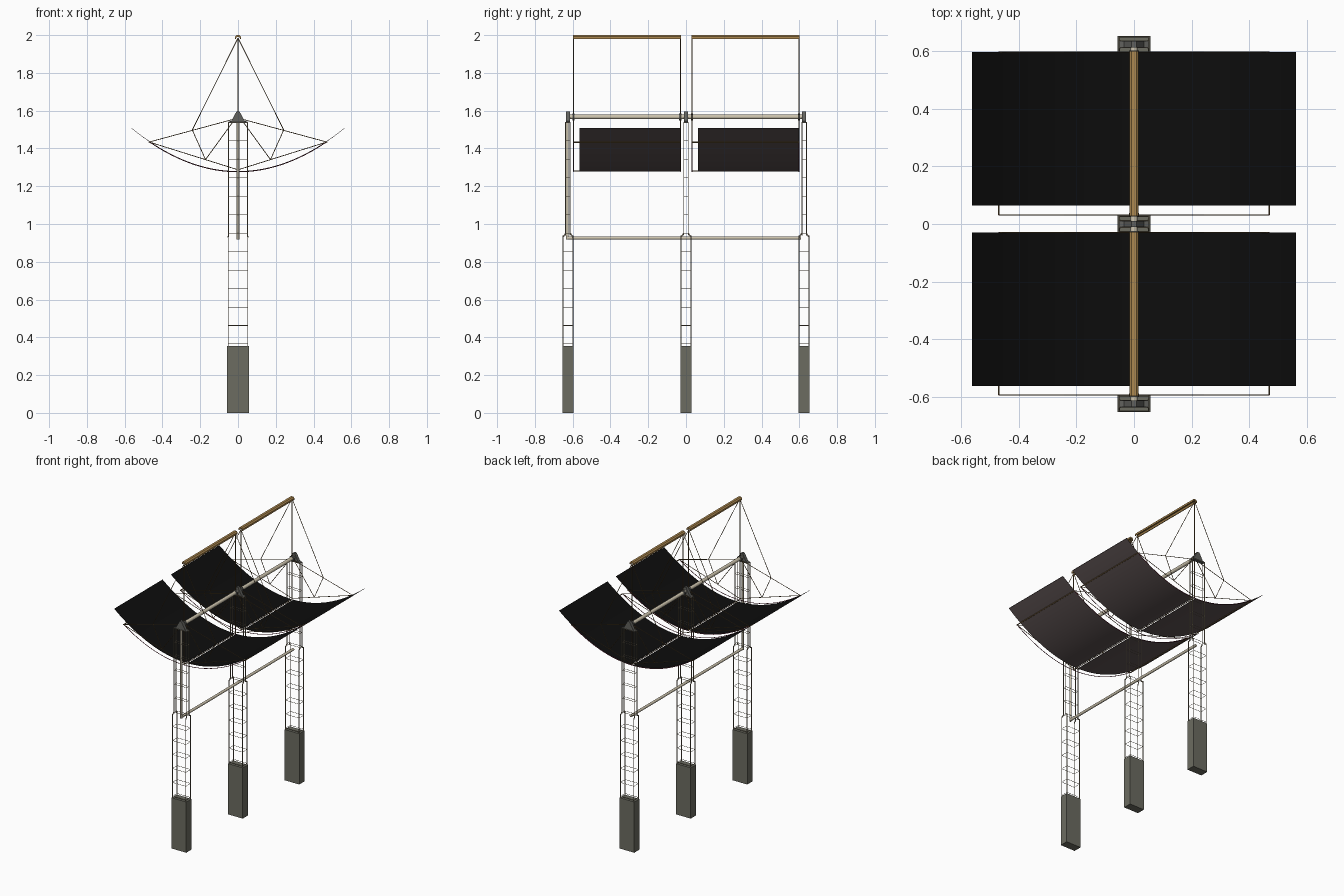
import bpy, bmesh, math
from mathutils import Vector, Matrix

if "Cube" in bpy.data.objects:
    bpy.data.objects.remove(bpy.data.objects["Cube"])


def material(name, rgb):
    m = bpy.data.materials.new(name)
    m.diffuse_color = (*rgb, 1)
    m.use_nodes = True
    m.node_tree.nodes["Principled BSDF"].inputs["Base Color"].default_value = m.diffuse_color
    return m


CONCRETE = material("concrete", (0.15, 0.15, 0.12))
STEEL = material("pale_steel", (0.62, 0.56, 0.43))
BRONZE = material("bronze_rod", (0.16, 0.10, 0.04))
LATTICE = material("lattice_steel", (0.30, 0.25, 0.17))
COPPER = material("receiver_tan", (0.42, 0.25, 0.08))
BLACK = material("mirror_black", (0.004, 0.004, 0.004))
BACK = material("mirror_back", (0.11, 0.085, 0.085))
RED = material("rib_red", (0.12, 0.01, 0.03))
GREY = material("bearing_grey", (0.12, 0.12, 0.11))


def finish(bm, name, *mats, smooth=False):
    bmesh.ops.recalc_face_normals(bm, faces=bm.faces)
    me = bpy.data.meshes.new(name)
    bm.to_mesh(me)
    bm.free()
    for m in mats:
        me.materials.append(m)
    ob = bpy.data.objects.new(name, me)
    bpy.context.collection.objects.link(ob)
    if smooth:
        bpy.context.view_layer.objects.active = ob
        ob.select_set(True)
        bpy.ops.object.shade_smooth_by_angle()
        ob.select_set(False)
    return ob


def rod(bm, a, b, r=0.002, sides=6):
    a, b = Vector(a), Vector(b)
    d = b - a
    rot = d.to_track_quat('Z', 'Y').to_matrix().to_4x4()
    bmesh.ops.create_cone(bm, cap_ends=True, segments=sides, radius1=r, radius2=r,
                          depth=d.length, matrix=Matrix.Translation((a + b) / 2) @ rot)


def box(bm, c, s):
    bmesh.ops.create_cube(bm, size=1, matrix=Matrix.Translation(c) @ Matrix.Diagonal((*s, 1)))


def extrude_y(bm, profile, y0, y1):
    vs = [[bm.verts.new((x, y, z)) for x, z in profile] for y in (y0, y1)]
    n = len(profile)
    bm.faces.new(vs[0])
    bm.faces.new(vs[1])
    for i in range(n):
        j = (i + 1) % n
        bm.faces.new((vs[0][i], vs[0][j], vs[1][j], vs[1][i]))


def dish(x):
    return 1.28 + 0.72 * x * x


# Towers: concrete footing, two-stage lattice, bearing
for tag, yc in (("front", -0.625), ("middle", 0.0), ("rear", 0.625)):
    bm = bmesh.new()
    box(bm, (0, yc, 0.1775), (0.114, 0.058, 0.355))
    finish(bm, tag + "_footing", CONCRETE)

    bm = bmesh.new()
    stages = ((0.355, 0.94, 0.052, 0.026), (0.94, 1.54, 0.050, 0.012))
    for z0, z1, hx, hy in stages:
        corners = [(-hx, -hy), (hx, -hy), (hx, hy), (-hx, hy)]
        for x, y in corners:
            rod(bm, (x, yc + y, z0), (x, yc + y, z1), 0.0025)
        z = z0 + 0.01
        while z < z1 + 0.001:
            for i in range(4):
                p, q = corners[i], corners[(i + 1) % 4]
                rod(bm, (p[0], yc + p[1], z), (q[0], yc + q[1], z), 0.0015, 4)
            z += 0.0975 if z0 < 0.5 else 0.098
    # splice between the stages
    for sx in (-1, 1):
        for sy in (-1, 1):
            rod(bm, (sx * 0.052, yc + sy * 0.026, 0.93), (sx * 0.05, yc + sy * 0.012, 0.952), 0.003)
    finish(bm, tag + "_lattice_tower", LATTICE)

    bm = bmesh.new()
    extrude_y(bm, [(-0.05, 1.535), (0.05, 1.535), (0.05, 1.542), (0.035, 1.546),
                   (0.018, 1.578), (0.008, 1.596), (-0.008, 1.596),
                   (-0.018, 1.578), (-0.035, 1.546), (-0.05, 1.542)],
              yc - 0.011, yc + 0.011)
    finish(bm, tag + "_bearing", GREY)

# Main axle and low-level pipework
bm = bmesh.new()
rod(bm, (0, -0.635, 1.567), (0, 0.635, 1.567), 0.012, 20)
finish(bm, "axle_tube", STEEL, smooth=True)
bm = bmesh.new()
rod(bm, (0, -0.628, 0.926), (0, 0.61, 0.926), 0.009, 16)
rod(bm, (0, -0.628, 0.917), (0, -0.628, 1.567), 0.007, 16)
finish(bm, "connecting_pipe", STEEL, smooth=True)

# Two collector modules: frame ends, then mirror ends
for tag, y0, y1 in (("front", -0.595, -0.03), ("rear", 0.032, 0.598)):
    # parabolic mirror halves with a slit at the bottom
    m0 = y0 + 0.032
    for side, s in (("left", -1), ("right", 1)):
        bm = bmesh.new()
        xs = [s * (0.009 + (0.563 - 0.009) * i / 28) for i in range(29)]
        extrude_y(bm, [(x, dish(x)) for x in xs] + [(x, dish(x) - 0.003) for x in reversed(xs)], m0, y1)
        ob = bmesh.ops.recalc_face_normals(bm, faces=bm.faces)
        for f in bm.faces:
            f.material_index = 0 if f.normal.z > 0.3 else 1
        bm.normal_update()
        for f in bm.faces:
            f.material_index = 0 if f.normal.z > 0.3 else 1
        finish(bm, f"{tag}_{side}_mirror", BLACK, BACK, smooth=True)

    # end trusses
    bm = bmesh.new()
    ribs = bmesh.new()
    for y in (y0, y1):
        rod(bm, (0, y, 1.278), (0, y, 1.985), 0.003)
        for s in (-1, 1):
            top, hub, base = (0, y, 1.985), (s * 0.015, y, 1.557), (0, y, 1.287)
            rim, upper, lower = (s * 0.47, y, 1.434), (s * 0.242, y, 1.498), (s * 0.172, y, 1.341)
            for a, b in ((rim, hub), (rim, base), (upper, top), (upper, lower), (lower, hub)):
                rod(bm, a, b, 0.002)
        xs = [-0.47 + 0.94 * i / 24 for i in range(25)]
        for a, b in zip(xs, xs[1:]):
            rod(ribs, (a, y, dish(a) - 0.004), (b, y, dish(b) - 0.004), 0.002)
        # hub collar on the axle
        hub = bmesh.new()
        rod(hub, (0, y - 0.006, 1.567), (0, y + 0.006, 1.567), 0.018, 16)
        finish(hub, tag + "_hub_collar", GREY, smooth=True)
    # long rails under the mirror
    for s in (-1, 1):
        rod(bm, (s * 0.47, y0, 1.433), (s * 0.47, y1, 1.433), 0.0035)
    rod(bm, (0, y0, 1.28), (0, y1, 1.28), 0.0025)
    finish(bm, tag + "_truss_frame", BRONZE)
    finish(ribs, tag + "_curved_ribs", RED)

    # receiver: inverted channel above the focus
    bm = bmesh.new()
    extrude_y(bm, [(-0.016, 1.98), (-0.016, 1.992), (-0.008, 2.0), (0.008, 2.0),
                   (0.016, 1.992), (0.016, 1.98), (0.011, 1.98), (0.006, 1.99),
                   (-0.006, 1.99), (-0.011, 1.98)], y0 - 0.004, y1 + 0.003)
    finish(bm, tag + "_receiver", COPPER)
